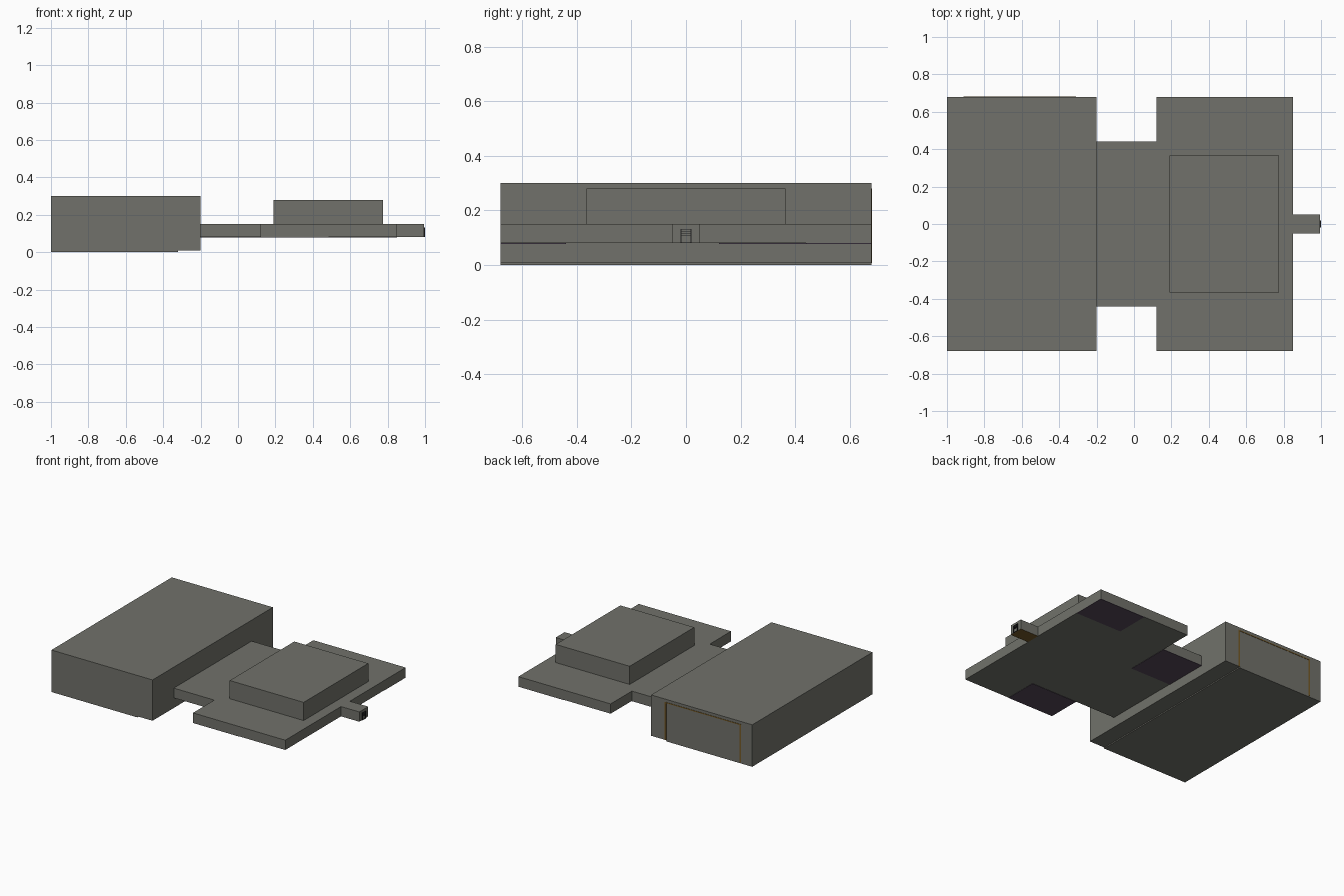
import bpy
import bmesh

cube = bpy.data.objects.get("Cube")
if cube:
    bpy.data.objects.remove(cube, do_unlink=True)


def material(name, rgb):
    m = bpy.data.materials.new(name)
    m.use_nodes = True
    m.diffuse_color = (*rgb, 1)
    m.node_tree.nodes["Principled BSDF"].inputs["Base Color"].default_value = (*rgb, 1)
    return m


concrete = material("concrete grey", (0.165, 0.167, 0.145))
purple = material("dark purple", (0.09, 0.065, 0.1))
brown = material("golden brown", (0.175, 0.1, 0.02))
black = material("soft black", (0.012, 0.012, 0.014))


def prism(name, outline, z0, z1, mat, under=None):
    """Extrude a plan outline upwards; the underside may have its own colour."""
    bm = bmesh.new()
    base = bm.faces.new([bm.verts.new((x, y, z0)) for x, y in outline])
    top = bmesh.ops.extrude_face_region(bm, geom=[base], use_keep_orig=True)["geom"]
    for v in top:
        if isinstance(v, bmesh.types.BMVert):
            v.co.z = z1
    bmesh.ops.recalc_face_normals(bm, faces=bm.faces)
    mesh = bpy.data.meshes.new(name)
    mesh.materials.append(mat)
    if under:
        mesh.materials.append(under)
        for f in bm.faces:
            if f.normal.z < -0.5:
                f.material_index = 1
    bm.to_mesh(mesh)
    bm.free()
    obj = bpy.data.objects.new(name, mesh)
    bpy.context.collection.objects.link(obj)
    return obj


def box(name, xs, ys, zs, mat, under=None):
    outline = [(xs[0], ys[0]), (xs[1], ys[0]), (xs[1], ys[1]), (xs[0], ys[1])]
    return prism(name, outline, *zs, mat, under)


HALF, NECK = 0.68, 0.44      # half depths of the slab and the neck
LOW, HIGH = 0.08, 0.15       # slab underside and top

# Main hall and its shallow foundation
box("main_hall", (-1, -0.2), (-HALF, HALF), (0.008, 0.3), concrete)
box("hall_foundation", (-1, -0.32), (-HALF, HALF), (0, 0.008), concrete)

# Platform with a narrower neck joining it to the hall
side = [(-0.2, NECK), (0.12, NECK), (0.12, HALF), (0.85, HALF)]
prism("platform", side + [(x, -y) for x, y in reversed(side)], LOW, HIGH, concrete)
box("raised_block", (0.19, 0.775), (-0.365, 0.365), (HIGH, 0.28), concrete)

# Coloured panels on the underside
for name, xs, ys in (("outer_panel", (0.485, 0.85), (NECK, HALF)),
                     ("inner_panel", (0.12, 0.485), (-HALF, -NECK)),
                     ("neck_panel", (-0.2, 0.12), (0.12, NECK))):
    box(name, xs, ys, (LOW - 0.002, LOW + 0.001), purple)

# Entrance porch with a brown floor and a slatted door
box("porch", (0.85, 0.995), (-0.05, 0.05), (LOW, HIGH), concrete, brown)
door_x = (0.994, 1)
for s in (-1, 1):
    box("porch_door_post", door_x, (s * 0.018 - 0.002, s * 0.018 + 0.002), (LOW, 0.132), black)
for z in (0.081, 0.108, 0.115, 0.122, 0.13):
    box("porch_door_slat", door_x, (-0.018, 0.018), (z - 0.001, z + 0.001), black)

# Thin frame around the large rear door
frame_y = (HALF - 0.002, HALF + 0.002)
for x in (-0.905, -0.315):
    box("rear_door_post", (x - 0.006, x + 0.006), frame_y, (0.008, 0.28), brown)
box("rear_door_lintel", (-0.911, -0.309), frame_y, (0.273, 0.28), brown)
